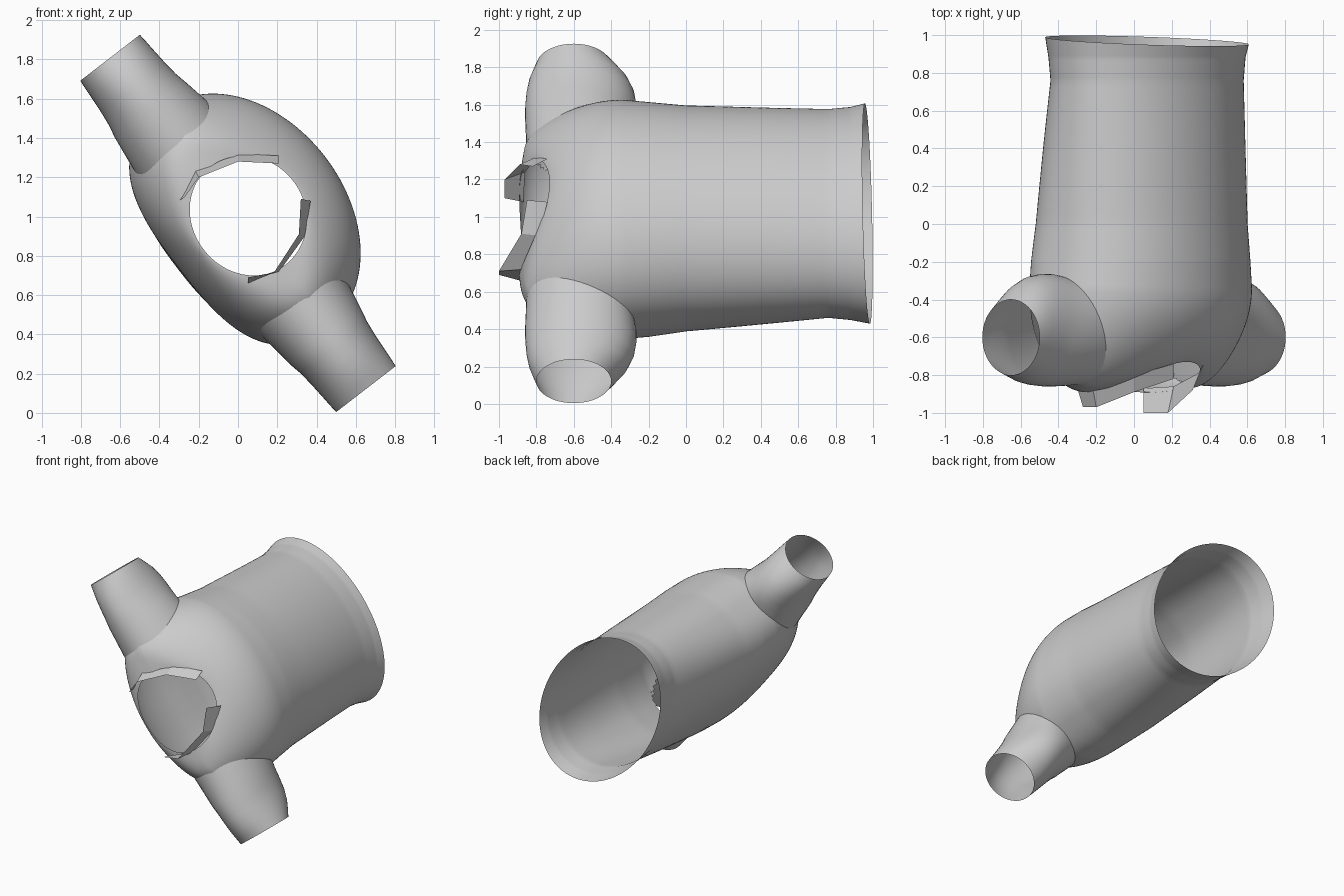
import bpy, bmesh, math
from mathutils import Vector
from mathutils.bvhtree import BVHTree

if "Cube" in bpy.data.objects:
    bpy.data.objects.remove(bpy.data.objects["Cube"])

SEG = 120
TAU = 2 * math.pi


def world(p):
    # local (u along shoulders, y, v back-to-chest) -> tilted world axes
    u, y, v = p
    return Vector((-0.61 * u + 0.79 * v, y, 0.965 + 0.79 * u + 0.61 * v))


def loft(rings, closed=True):
    n = len(rings[0])
    verts = [Vector(p) for r in rings for p in r]
    faces = []
    for i in range(len(rings) - 1):
        for j in range(n if closed else n - 1):
            k = (j + 1) % n
            faces.append((i * n + j, i * n + k, (i + 1) * n + k, (i + 1) * n + j))
    return verts, faces


def make(name, verts, faces, smooth=True):
    me = bpy.data.meshes.new(name)
    me.from_pydata([tuple(v) for v in verts], [], faces)
    bm = bmesh.new()
    bm.from_mesh(me)
    bmesh.ops.delete(bm, geom=[v for v in bm.verts if not v.link_faces], context='VERTS')
    bmesh.ops.recalc_face_normals(bm, faces=bm.faces)
    bm.to_mesh(me)
    bm.free()
    for p in me.polygons:
        p.use_smooth = smooth
    ob = bpy.data.objects.new(name, me)
    bpy.context.collection.objects.link(ob)
    return ob


def section(cv, a, bf, bb, n):
    # rounded cross-section: elliptical chest side, squarer back side
    pts = []
    for j in range(SEG):
        c, s = math.cos(TAU * j / SEG), math.sin(TAU * j / SEG)
        e = 2 / (2 if s >= 0 else n)
        b = bf if s >= 0 else bb
        pts.append((a * math.copysign(abs(c) ** e, c), cv + b * math.copysign(abs(s) ** e, s)))
    return pts


# torso stations: y, v centre, half width, chest depth, back depth, back squareness
STATIONS = [(0.97, 0.087, 0.657, 0.456, 0.456, 2.0),
            (0.88, 0.087, 0.635, 0.442, 0.442, 2.0),
            (0.76, 0.087, 0.622, 0.435, 0.433, 2.0),
            (0.45, 0.075, 0.632, 0.460, 0.440, 2.2),
            (0.00, 0.060, 0.650, 0.490, 0.445, 2.5),
            (-0.20, 0.060, 0.672, 0.500, 0.440, 2.8),
            (-0.34, 0.060, 0.690, 0.500, 0.440, 2.8)]
rings = []
for i in range(len(STATIONS) - 1):
    for k in range(8):
        t = k / 8
        y, *shape = [p + (q - p) * t for p, q in zip(STATIONS[i], STATIONS[i + 1])]
        wave = 0.028 * (1 - t) if i == 0 else 0
        rings.append([(u, y - wave * math.sin(TAU * j / SEG), v)
                      for j, (u, v) in enumerate(section(*shape))])

# shoulders curve in to the scooped neck opening: square at the sleeves, sloped at chest and back
low = section(*STATIONS[-1][1:])
neck = section(0.06, 0.315, 0.295, 0.28, 2)
DOME = 36
Y0 = STATIONS[-1][0]
for k in range(DOME + 1):
    ang = math.pi / 2 * k / DOME
    c, s = max(math.cos(ang), 0.0), math.sin(ang)
    ring = []
    for j in range(SEG):
        f, g = math.sin(TAU * j / SEG), math.cos(TAU * j / SEG)
        yn = -0.87 + 0.075 * f + 0.065 * f * f
        w = 0 if k == DOME else c ** (1 - 0.5 * g ** 4 + 0.7 * max(f, 0) + 0.25 * max(-f, 0))
        ring.append((neck[j][0] + (low[j][0] - neck[j][0]) * w,
                     Y0 + (yn - Y0) * s,
                     neck[j][1] + (low[j][1] - neck[j][1]) * w))
    rings.append(ring)
verts, faces = loft(rings)
tree = BVHTree.FromPolygons(verts, faces)

# sleeves: root ring lies on the torso surface, then tapers to the cuff
YC, RY, RV = -0.563, 0.29, 0.255
for side, name in ((1, "left_sleeve"), (-1, "right_sleeve")):
    def ring_at(u, yc, ry, rv):
        return [(side * u, yc + ry * math.cos(TAU * j / 48), rv * math.sin(TAU * j / 48))
                for j in range(48)]
    root = []
    for p in ring_at(2, YC, RY, RV):
        hit = tree.ray_cast(Vector(p), Vector((-side, 0, 0)))[0]
        u = hit.x * side if hit else 0.46
        root.append((side * min(max(u, 0.46), 0.685), p[1], p[2]))
    srings = [root]
    for st in ((0.73, -0.563, 0.298, 0.230), (0.80, -0.562, 0.297, 0.215),
               (0.88, -0.565, 0.288, 0.206), (0.96, -0.575, 0.264, 0.200),
               (1.02, -0.588, 0.230, 0.196), (1.068, -0.6, 0.2, 0.192)):
        srings.append(ring_at(*st))
    sv, sf = loft(srings)
    make(name, [world(p) for p in sv], sf)


# torso with the armholes opened
def in_armhole(f):
    return all(abs(verts[i].x) > 0.47 and
               ((verts[i].y - YC) / RY) ** 2 + (verts[i].z / RV) ** 2 < 1 for i in f)


make("torso", [world(p) for p in verts], [f for f in faces if not in_armhole(f)])

# two angular collar strips: base edge and rim edge (x, y, z)
COLLARS = {
    "collar_upper": ([(-0.30, -0.87, 1.08), (-0.22, -0.86, 1.24), (0, -0.80, 1.32), (0.21, -0.74, 1.31)],
                     [(-0.27, -0.97, 1.10), (-0.20, -0.97, 1.20), (0, -0.89, 1.28), (0.21, -0.82, 1.27)]),
    "collar_lower": ([(0.37, -0.74, 1.08), (0.34, -0.79, 0.90), (0.21, -0.86, 0.72), (0.05, -0.87, 0.655)],
                     [(0.32, -0.85, 1.09), (0.31, -0.88, 0.91), (0.18, -1.0, 0.71), (0.05, -1.0, 0.69)])}
for name, edges in COLLARS.items():
    make(name, *loft(edges, closed=False), smooth=False)
